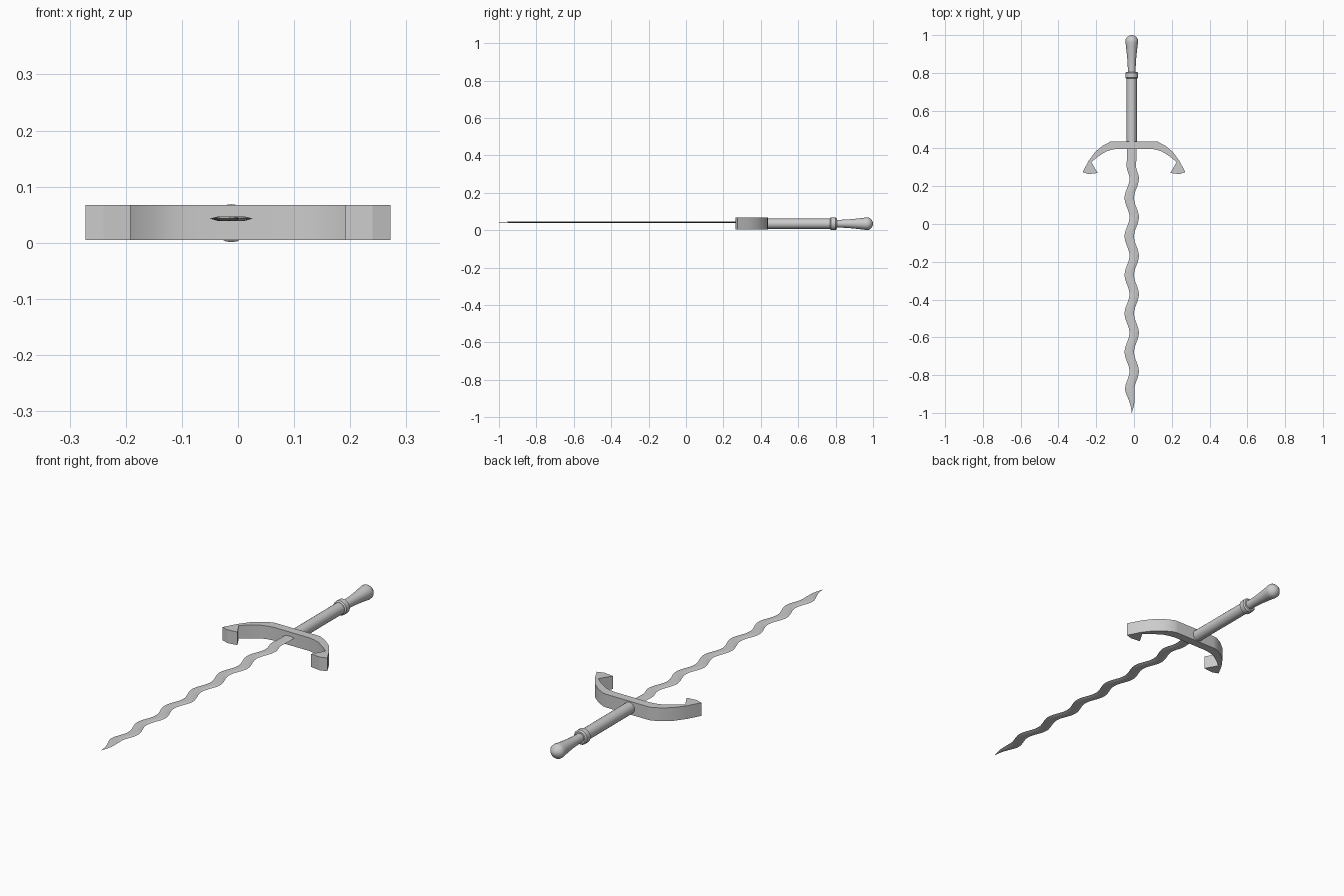
import bpy, bmesh, math

if "Cube" in bpy.data.objects:
    bpy.data.objects.remove(bpy.data.objects["Cube"])

CX, CZ = -0.012, 0.035   # axis of blade and grip


def finish(name, bm, smooth=None):
    bmesh.ops.recalc_face_normals(bm, faces=bm.faces)
    mesh = bpy.data.meshes.new(name)
    bm.to_mesh(mesh)
    bm.free()
    ob = bpy.data.objects.new(name, mesh)
    bpy.context.collection.objects.link(ob)
    if smooth:
        bpy.ops.object.select_all(action='DESELECT')
        ob.select_set(True)
        bpy.context.view_layer.objects.active = ob
        bpy.ops.object.shade_smooth_by_angle(angle=math.radians(smooth))
    return ob


def loft(name, sections, smooth=None):
    """Skin closed rings of points and cap both ends."""
    bm = bmesh.new()
    rings = [[bm.verts.new(p) for p in s] for s in sections]
    n = len(rings[0])
    for a, b in zip(rings, rings[1:]):
        for i in range(n):
            j = (i + 1) % n
            bm.faces.new((a[i], a[j], b[j], b[i]))
    bm.faces.new(rings[0])
    bm.faces.new(rings[-1])
    return finish(name, bm, smooth)


def lathe(name, profile, sides=20):
    """Turn (y, radius) pairs around the sword axis."""
    angs = [2 * math.pi * i / sides for i in range(sides)]
    return loft(name, [[(CX + r * math.cos(a), y, CZ + r * math.sin(a)) for a in angs]
                       for y, r in profile], 35)


# Wavy blade: flattened hexagonal section swept along a sine path
def blade_section(y):
    start = min(1, max(0, (0.34 - y) / 0.08))
    end = min(1, max(0, (y + 1.0) / 0.16))
    x = CX + 0.013 * start * end * math.cos(2 * math.pi * (y - 0.24) / 0.204)
    taper = min(1, max(0.02, (y + 1.0) / 0.11))
    w, t = 0.025 * taper, 0.0042 * min(1, taper * 1.5)
    return [(x + u * w, y, 0.043 + v * t) for u, v in
            ((1, 0), (0.4, 1), (-0.4, 1), (-1, 0), (-0.4, -1), (0.4, -1))]


loft("blade", [blade_section(0.42 - 1.42 * i / 84) for i in range(85)])

# Curved crossguard with flared ends: half outline mirrored, then extruded
outer = [(0.105, 0.438), (0.125, 0.436), (0.165, 0.415), (0.205, 0.382),
         (0.24, 0.335), (0.272, 0.275)]
inner = [(0.24, 0.264), (0.192, 0.27), (0.226, 0.328), (0.19, 0.357),
         (0.15, 0.383), (0.12, 0.393), (0.09, 0.398)]
half = outer + inner
outline = half + [(-x, y) for x, y in reversed(half)]
loft("crossguard", [[(x, y, z) for x, y in outline] for z in (0.005, 0.067)], 25)

# Grip, collar and flared pommel
lathe("grip", [(0.42, 0.027), (0.78, 0.027)])
lathe("collar", [(0.77, 0.028), (0.775, 0.034), (0.80, 0.034), (0.806, 0.028)])
lathe("pommel", [(0.79, 0.021), (0.83, 0.021), (0.87, 0.023), (0.91, 0.027), (0.945, 0.031),
                 (0.965, 0.034), (0.978, 0.033), (0.99, 0.024), (0.998, 0.012), (1.0, 0.003)])
